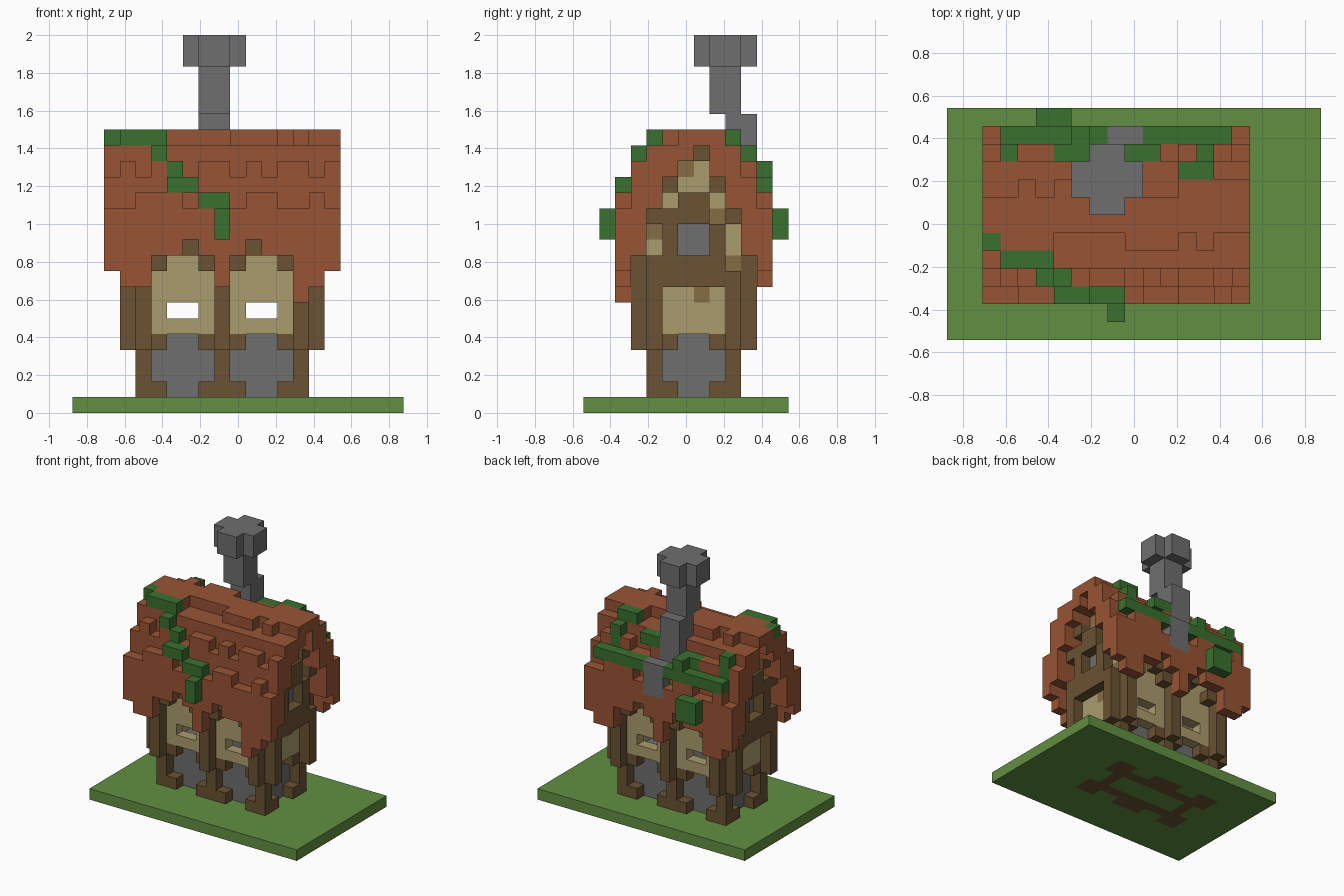
import bpy
import bmesh
from mathutils import Vector

cube = bpy.data.objects.get("Cube")
if cube:
    bpy.data.objects.remove(cube, do_unlink=True)

CELL = 1 / 12
ORIGIN = Vector((-10.5, -6.5, 0))
MID, END, DEEP = 9, 18, 13      # house centre column, mirror sums in x and y
cells = {}                      # grid cell -> part name


def linear(c):
    c /= 255
    return c / 12.92 if c <= 0.04 else ((c + 0.055) / 1.055) ** 2.4


def material(name, *rgb):
    mat = bpy.data.materials.new(name)
    mat.use_nodes = True
    colour = [linear(c) for c in rgb] + [1]
    mat.diffuse_color = colour
    mat.node_tree.nodes["Principled BSDF"].inputs["Base Color"].default_value = colour
    return mat


grass = material("grass green", 97, 143, 65)
leaf = material("leaf green", 58, 112, 46)
tile = material("roof orange brown", 152, 84, 52)
wood = material("dark timber", 106, 82, 50)
pale_wood = material("pale timber", 134, 108, 67)
plaster = material("cream plaster", 171, 156, 109)
stone = material("grey stone", 110, 110, 110)

PARTS = {
    "lawn": grass, "vines": leaf, "roof": tile, "timber_frame": wood,
    "worn_timber": pale_wood, "plaster_walls": plaster,
    "stone_walls": stone, "chimney": stone,
}


def box(part, i, j, k):
    """Fill a block of cells; each range is one index or an inclusive pair."""
    spans = [(r, r) if isinstance(r, int) else r for r in (i, j, k)]
    (a, b), (c, d), (e, f) = [(min(s), max(s) + 1) for s in spans]
    for x in range(a, b):
        for y in range(c, d):
            for z in range(e, f):
                if part:
                    cells[x, y, z] = part
                else:
                    cells.pop((x, y, z), None)


def flip(r, total):
    return total - r if isinstance(r, int) else (total - r[1], total - r[0])


def both(part, i, j, k):
    """Front and back."""
    box(part, i, j, k)
    box(part, i, flip(j, DEEP), k)


def four(part, i, j, k):
    """Front, back, left and right."""
    both(part, i, j, k)
    both(part, flip(i, END), j, k)


# Lawn and the timber footing let into it
box("lawn", (0, 20), (0, 12), 0)
both("timber_frame", (5, 13), 5, 0)
four("timber_frame", 5, (5, 6), 0)

# Ground floor: stone ring, posts with feet and brackets
both("stone_walls", (5, 13), 5, (1, 4))
four("stone_walls", 5, (5, 6), (1, 4))
four("timber_frame", 4, 4, (0, 4))
both("timber_frame", MID, 4, (0, 4))
for level in (0, 1, 4):
    four("timber_frame", 5, 4, level)
    four("timber_frame", 4, 5, level)
    four("timber_frame", 8, 4, level)

# Upper floor: plaster panels with open windows between timber posts
four("plaster_walls", (5, 8), 4, (5, 10))
four(None, (6, 7), 4, 6)
four("timber_frame", 4, 4, (4, 12))
both("timber_frame", MID, 4, (4, 12))
four("timber_frame", 4, 3, (4, 9))
four("timber_frame", 3, 4, (4, 8))
both("timber_frame", MID, 3, (4, 9))
four("timber_frame", 5, 3, 9)
four("timber_frame", 8, 3, 9)
four("timber_frame", 7, 3, 10)

# Roof: stepped shell, ragged eaves and raised tiles
EAVES = (9, 8, 8, 10, 10, 11, 10, 8, 10, 11, 10, 10, 7, 8, 9)
for n, low in enumerate(EAVES):
    i = n + 2
    box("roof", i, 2, (low, 12))
    box("roof", flip(i, END), 11, (max(low, 8), 12))
both("roof", (2, 16), 3, (11, 14))
four("roof", (2, 3), 3, 10)
both("roof", (2, 16), 4, (13, 16))
both("roof", (2, 16), 5, (15, 16))
box("roof", (2, 16), 6, 16)
both("roof", (2, 16), 6, 17)
RAISED = (
    (2, 13, "..xxx..x.xx..x."),
    (3, 15, ".x.x..xx.x.xx.x"),
    (5, 17, "xxxx....xxx.x.."),
)
for j, k, row in RAISED:
    for n, mark in enumerate(row):
        if mark == "x":
            box("roof", n + 2, j, k)
            box("roof", flip(n + 2, END), flip(j, DEEP), k)

# Gable ends, listed from the peak down: timber stands proud of the infill
GABLE = (
    "....B...",
    "...LC...",
    "..BCCB..",
    "..CBBC..",
    ".BBBBLB.",
    ".LBGGBC.",
    ".CBGGBCB",
    "BBBBBBLB",
    "BBBBBBBB",
    "BBCCLCBB",
    "BBCCCCBB",
    "BBCCCCBB",
)
KEY = {"B": "timber_frame", "L": "worn_timber", "C": "plaster_walls", "G": "stone_walls"}
for drop, row in enumerate(GABLE):
    for n, mark in enumerate(row):
        if mark in KEY:
            j, k = n + 3, 16 - drop
            proud = mark == "B" and 4 <= j <= 9
            for side in (4, 14):
                box(KEY[mark], side, j, k)
                if proud:
                    box(KEY[mark], side + (1 if side > MID else -1), j, k)

# Vines: one strand down the front, several over the back
for i, j, k in (
    (2, 5, 17), ((3, 5), 4, 17), (5, 3, 16), (6, 3, 15),
    ((6, 7), 2, 14), ((8, 9), 2, 13), (9, 1, (11, 12)),
    ((3, 8), 11, 14), ((5, 6), 12, (11, 12)), (3, 10, (15, 16)),
    ((6, 7), 10, 15), (7, 11, 15), ((11, 15), 11, 14),
    ((10, 11), 10, 16), (14, 10, (15, 16)), ((13, 14), 9, 17),
):
    box("vines", i, j, k)

# Chimney: crooked base climbing the roof, stack and cross-shaped cap
box("chimney", (9, 10), 11, (12, 14))
box("chimney", (8, 9), 10, (14, 18))
box("chimney", (8, 9), 9, (17, 18))
box("chimney", (8, 9), (8, 9), (19, 21))
box("chimney", (8, 9), (7, 10), (22, 23))
box("chimney", (7, 10), (8, 9), (22, 23))

# Turn the exposed sides of each part's cells into one mesh
AXES = [Vector(a) for a in ((1, 0, 0), (0, 1, 0), (0, 0, 1))]
for part, mat in PARTS.items():
    bm = bmesh.new()
    for cell in [c for c, p in cells.items() if p == part]:
        centre = Vector(cell) + Vector((0.5, 0.5, 0.5)) + ORIGIN
        for n in range(3):
            for sign in (-1, 1):
                out = AXES[n] * sign
                if tuple(int(c + o) for c, o in zip(cell, out)) in cells:
                    continue
                u, v = AXES[(n + 1) % 3] * sign, AXES[(n + 2) % 3]
                corners = (-u - v, u - v, u + v, v - u)
                bm.faces.new([bm.verts.new((centre + (out + c) / 2) * CELL) for c in corners])
    bmesh.ops.remove_doubles(bm, verts=bm.verts, dist=CELL / 100)
    bmesh.ops.dissolve_limit(bm, angle_limit=0.01, verts=bm.verts, edges=bm.edges)
    mesh = bpy.data.meshes.new(part)
    bm.to_mesh(mesh)
    bm.free()
    mesh.materials.append(mat)
    bpy.context.collection.objects.link(bpy.data.objects.new(part, mesh))
